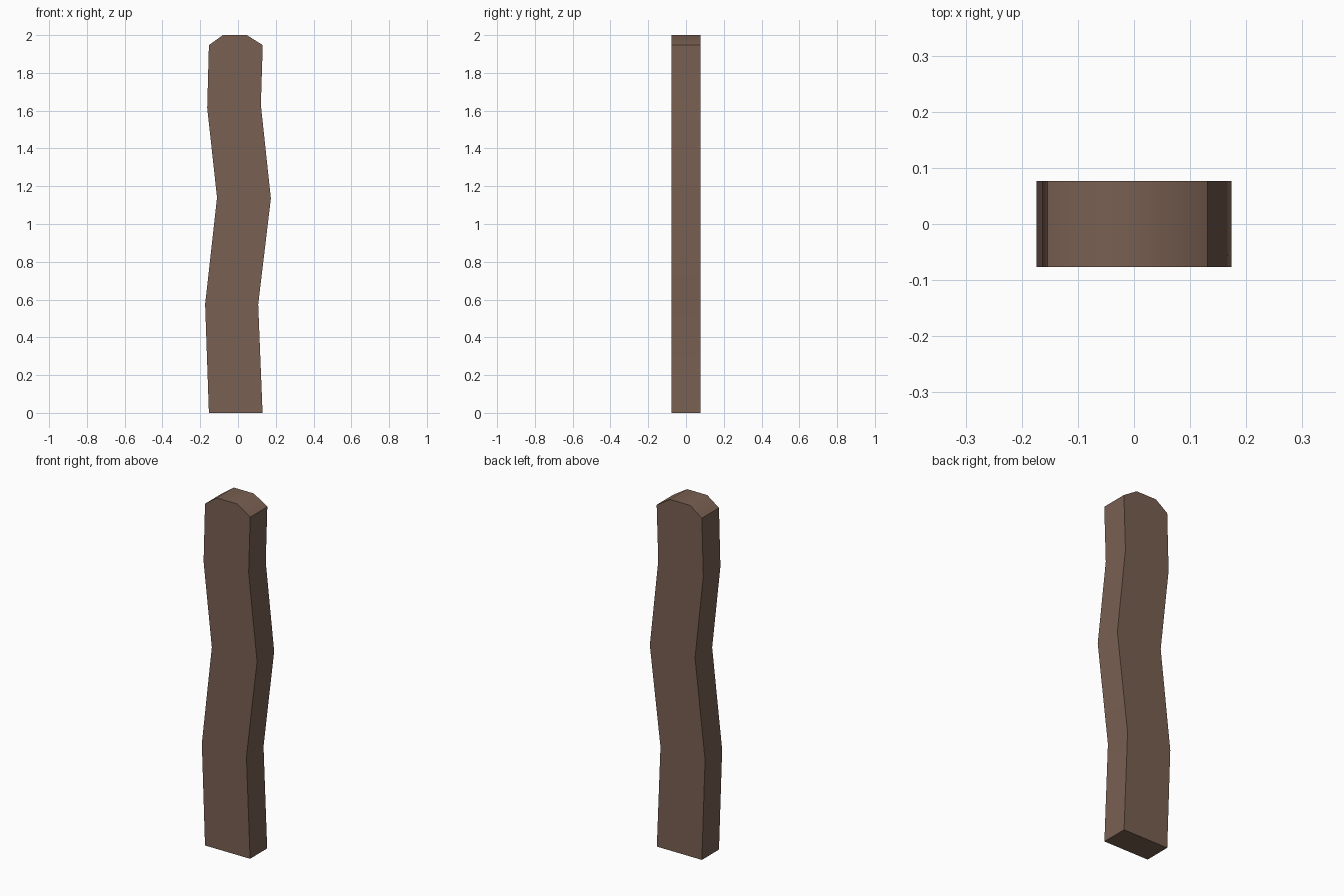
import bpy, bmesh
from math import radians

if "Cube" in bpy.data.objects:
    bpy.data.objects.remove(bpy.data.objects["Cube"])

HALF_DEPTH = 0.077

# Front outline (x, z), counter-clockwise seen from the front
right_side = [(0.13, 0), (0.107, 0.575), (0.174, 1.135), (0.121, 1.63), (0.131, 1.947)]
top = [(0.047, 2.0), (-0.08, 2.0)]
left_side = [(-0.154, 1.947), (-0.163, 1.615), (-0.111, 1.14), (-0.174, 0.575), (-0.154, 0)]

# Wavy plank: extrude the outline from front to back
bm = bmesh.new()
front = bm.faces.new([bm.verts.new((x, -HALF_DEPTH, z)) for x, z in right_side + top + left_side])
ext = bmesh.ops.extrude_face_region(bm, geom=[front], use_keep_orig=True)
new_verts = [g for g in ext["geom"] if isinstance(g, bmesh.types.BMVert)]
bmesh.ops.translate(bm, verts=new_verts, vec=(0, 2 * HALF_DEPTH, 0))
bmesh.ops.recalc_face_normals(bm, faces=bm.faces)

mesh = bpy.data.meshes.new("wooden_plank")
bm.to_mesh(mesh)
bm.free()
plank = bpy.data.objects.new("wooden_plank", mesh)
bpy.context.collection.objects.link(plank)

# Brown wood
wood = bpy.data.materials.new("brown_wood")
wood.diffuse_color = (0.19, 0.115, 0.083, 1)
wood.use_nodes = True
wood.node_tree.nodes["Principled BSDF"].inputs["Base Color"].default_value = wood.diffuse_color
mesh.materials.append(wood)

# Soft bends and top, crisp front and back edges
bpy.context.view_layer.objects.active = plank
plank.select_set(True)
bpy.ops.object.shade_smooth_by_angle(angle=radians(40))
